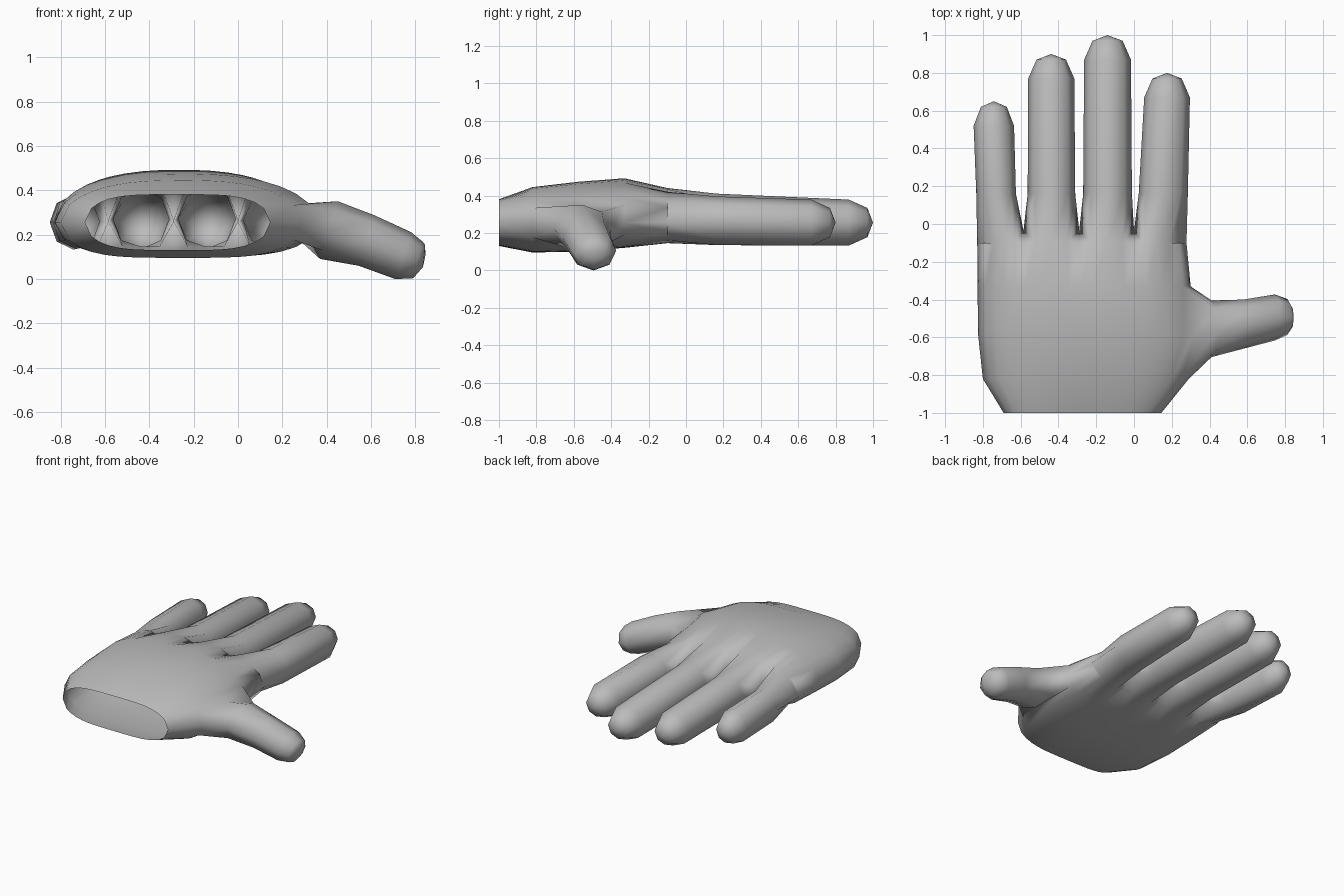
import bpy, bmesh, math
from mathutils import Vector

if "Cube" in bpy.data.objects:
    bpy.data.objects.remove(bpy.data.objects["Cube"])

bm = bmesh.new()
V = lambda x, y, z: bm.verts.new((x, y, z))


def oval(c, across, up):
    # eight-sided ring, starting at the -across side and going over the top
    c, across, up = Vector(c), Vector(across), Vector(up)
    return [bm.verts.new(c - across * math.cos(i * math.pi / 4) + up * math.sin(i * math.pi / 4))
            for i in range(8)]


def bridge(a, b):
    for i in range(8):
        j = (i + 1) % 8
        bm.faces.new((a[i], a[j], b[j], b[i]))


def cap(ring, tip):
    t = bm.verts.new(tip)
    for i in range(8):
        bm.faces.new((ring[i], ring[(i + 1) % 8], t))


# columns across the palm: outer edges, webs and three columns per finger
webs = [-.79, -.585, -.29, 0, .24]
cols = []
for a, b in zip(webs, webs[1:]):
    cols += [a] + [a + (b - a) * f for f in (.22, .5, .78)]
cols.append(webs[-1])
S = [(x + .276) / .554 for x in cols]

# palm rings: y, left x, right x, bottom z, top z, roundness of the back
sections = [(-1, -.69, .145, .135, .385, 4),
            (-.82, -.80, .29, .10, .45, 2.6),
            (-.58, -.826, .36, .105, .478, 2.4),
            (-.33, -.828, .30, .125, .497, 2.4),
            (-.10, -.83, .278, .15, .445, 3)]
T, B, L, R = [], [], [], []
for k, (y, xl, xr, zb, zt, n) in enumerate(sections):
    c, h, zc = (xl + xr) / 2, (xr - xl) / 2, .26
    T.append([])
    B.append([])
    for i, s in enumerate(S):
        dip = .02 if k == 4 and i in (4, 8, 12) else 0
        T[k].append(V(c + s * h, y, zc - dip + (zt - zc) * (1 - abs(s) ** n) ** .5))
        B[k].append(V(c + s * h, y, zc + dip - (zc - zb) * (1 - abs(s) ** 4) ** .5))
    L.append(V(xl, y, zc))
    R.append(None if k == 2 else V(xr, y, zc))

for k in range(4):
    for P in (T, B):
        for i in range(16):
            bm.faces.new((P[k][i], P[k][i + 1], P[k + 1][i + 1], P[k + 1][i]))
        bm.faces.new((L[k], P[k][0], P[k + 1][0], L[k + 1]))
        if k in (0, 3):          # the thumb grows out of the gap left here
            bm.faces.new((R[k], P[k][16], P[k + 1][16], R[k + 1]))

# fingers: base x, tip x, base half width, half width, tip y, base top z
fingers = [(-.73, -.742, .105, .107, .65, .385),
           (-.437, -.438, .126, .122, .90, .41),
           (-.14, -.14, .129, .124, 1.0, .415),
           (.155, .175, .13, .121, .80, .40)]
mids = [L[4]] + [V(x, -.035, .265) for x in webs[1:4]] + [R[4]]
for f, (xb, xt, rb, r, ty, zt) in enumerate(fingers):
    i = f * 4
    t, b, ml, mr = T[4][i:i + 5], B[4][i:i + 5], mids[f], mids[f + 1]
    for m, e, n in ((ml, 0, 1), (mr, 4, 3)):     # web corners
        bm.faces.new((m, t[e], t[n]))
        bm.faces.new((m, b[e], b[n]))
    base = [ml, t[1], t[2], t[3], mr, b[3], b[2], b[1]]
    for y, x, w, c, h in ((.16, xb, rb, (zt + .14) / 2, (zt - .14) / 2),
                          (ty - .13, xt, r, .26, .123),
                          (ty - .03, xt, r * .64, .26, .078)):
        ring = oval((x, y, c), (w, 0, 0), (0, 0, h))
        bridge(base, ring)
        base = ring
    cap(base, (xt, ty, .26))

# thumb: centre, half width, upward half axis
base = [R[1], T[1][16], T[2][16], T[3][16], R[3], B[3][16], B[2][16], B[1][16]]
for c, w, up in (((.41, -.555, .225), .15, (.04, 0, .13)),
                 ((.58, -.53, .178), .13, (.035, 0, .114)),
                 ((.745, -.495, .11), .122, (.035, 0, .106)),
                 ((.812, -.492, .09), .095, (.022, 0, .082)),
                 ((.839, -.495, .108), .05, (.005, 0, .05))):
    ring = oval(c, (0, w, 0), up)
    bridge(base, ring)
    base = ring
cap(base, (.845, -.495, .11))

bmesh.ops.recalc_face_normals(bm, faces=bm.faces)
if max(bm.faces, key=lambda q: q.calc_center_median().z).normal.z < 0:
    bmesh.ops.reverse_faces(bm, faces=bm.faces)
for q in bm.faces:
    q.smooth = True
# settle exactly on the ground
low = min(v.co.z for v in bm.verts)
bmesh.ops.translate(bm, verts=bm.verts, vec=(0, 0, -low))

mesh = bpy.data.meshes.new("hand")
bm.to_mesh(mesh)
bm.free()
mat = bpy.data.materials.new("plain grey")
mat.diffuse_color = (.5, .5, .5, 1)
mat.use_nodes = True
mat.node_tree.nodes["Principled BSDF"].inputs["Base Color"].default_value = mat.diffuse_color
mesh.materials.append(mat)
bpy.context.collection.objects.link(bpy.data.objects.new("hand", mesh))
